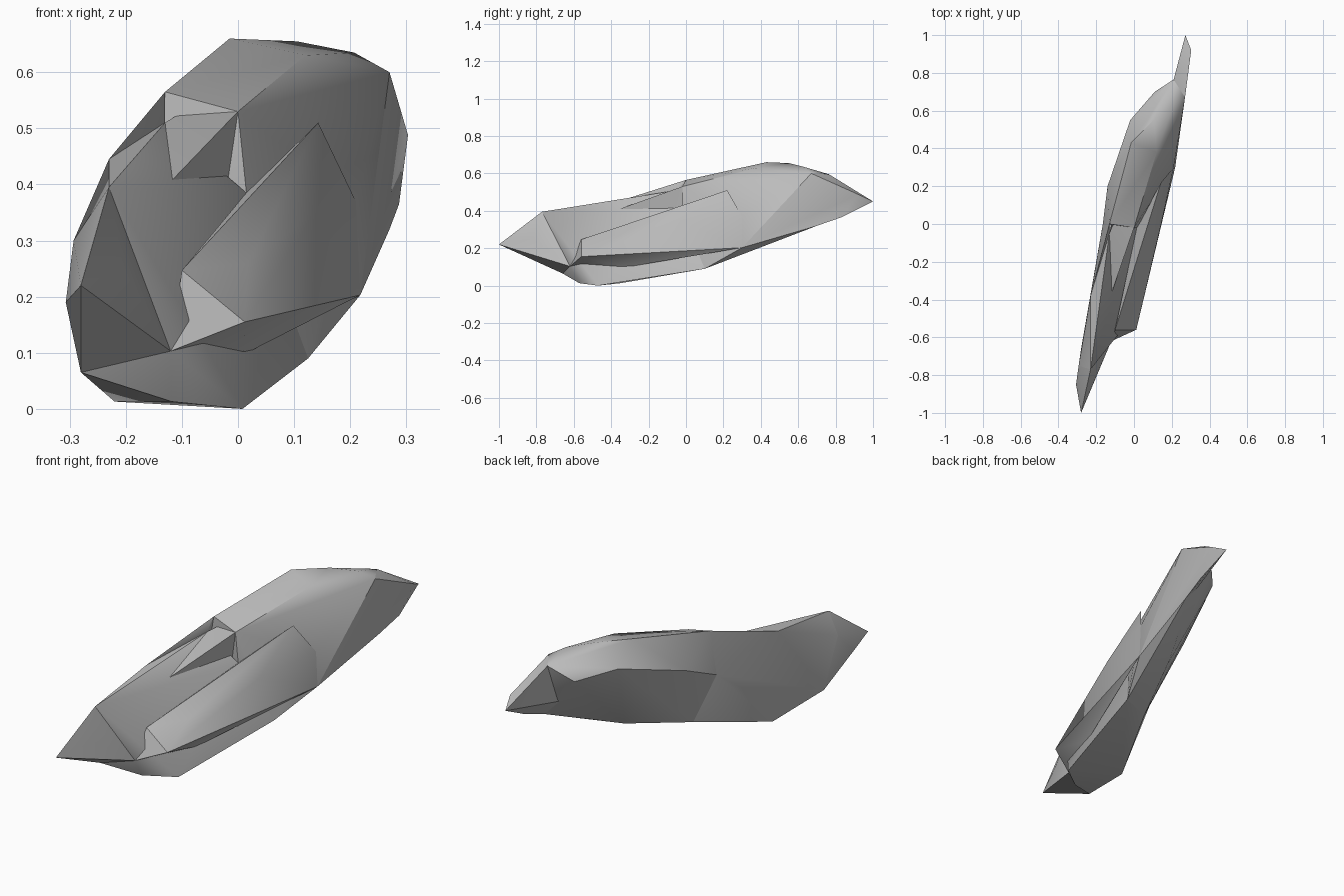
import bpy
import bmesh
import math
from mathutils import Vector

old = bpy.data.objects.get("Cube")
if old:
    bpy.data.objects.remove(old, do_unlink=True)

stone = bpy.data.materials.new("grey_stone")
stone.use_nodes = True
grey = (0.5, 0.5, 0.5, 1)
stone.diffuse_color = grey
stone.node_tree.nodes["Principled BSDF"].inputs["Base Color"].default_value = grey


def chiselled_stone(name, *rings):
    """Wrap a faceted shell around outline rings of stone."""
    bm = bmesh.new()
    for ring in rings:
        for corner in ring:
            bm.verts.new(Vector(corner))
    bmesh.ops.convex_hull(bm, input=bm.verts[:])
    loose = [v for v in bm.verts if not v.link_faces]
    bmesh.ops.delete(bm, geom=loose, context='VERTS')
    bmesh.ops.recalc_face_normals(bm, faces=bm.faces[:])
    mesh = bpy.data.meshes.new(name)
    bm.to_mesh(mesh)
    bm.free()
    mesh.materials.append(stone)
    part = bpy.data.objects.new(name, mesh)
    bpy.context.collection.objects.link(part)
    bpy.ops.object.select_all(action='DESELECT')
    part.select_set(True)
    bpy.context.view_layer.objects.active = part
    bpy.ops.object.shade_smooth_by_angle(angle=math.radians(35))


# Corners shared by neighbouring parts
front_crest = (-.23, -.77, .395)
crest_bend = (-.23, -.38, .445)
pit_floor = (-.12, -.62, .103)
left_corner = (-.28, -.66, .065)
side_foot = (-.22, -.35, .013)
notch = (-.12, -.37, .405)
notch_corner = (-.13, -.05, .51)
ledge_start = (0, -.02, .53)
ledge_end = (.12, .38, .63)
top_peak = (.105, .55, .655)
back_brow = (.21, .765, .595)
right_brow = (.27, .67, .6)
right_keel = (.218, .3, .203)
back_keel = (.27, .7, .32)
flank = (.21, .3, .37)

# Where the front and rear slabs meet
waist = [(-.165, 0, .36), (.015, -.02, .385), (.125, .1, .09), (-.05, .015, .105)]

# Rear slab: top, left shoulder, right flank and belly
chiselled_stone("rear_slab", waist,
                [(-.13, 0, .565), ledge_start, ledge_end, (-.015, .43, .66), top_peak,
                 (.207, .63, .635), right_brow, back_brow],
                [(-.14, .2, .45), (-.02, .55, .56), (.11, .7, .52)],
                [flank, right_keel, back_keel, (.085, .35, .19), (.15, .5, .25)])

# Front slab, lower on its right side
chiselled_stone("front_slab", waist,
                [front_crest, crest_bend, notch_corner, notch],
                [(-.293, -.75, .3), left_corner, side_foot, (-.2, -.2, .21)],
                [(-.118, -.57, .013), (.008, -.47, 0), pit_floor])

# Crest wedge joining the slabs on the left
chiselled_stone("crest_wedge",
                [crest_bend, notch_corner, (-.13, 0, .565), (-.165, 0, .36), (-.2, -.2, .21)])

# Pointed leaf at the front
chiselled_stone("front_point",
                [(-.28, -1, .22), (-.307, -.85, .19), (-.293, -.75, .3), front_crest],
                [(-.205, -.82, .25), left_corner, pit_floor, crest_bend])

# Pointed blade at the back
chiselled_stone("back_point",
                [(.272, 1, .45), (.303, .92, .488), (.287, .83, .365)],
                [right_brow, back_brow, right_keel, back_keel, (.2, .7, .4)])

# Raised ridge on the right flank
chiselled_stone("flank_ridge",
                [(.143, .22, .51), (.015, -.02, .385), (-.1, -.56, .247)],
                [(.012, -.56, .155), (.018, -.4, .26), (.137, -.03, .35)],
                [pit_floor, (.01, -.33, .097), (.13, .03, .21), right_keel, flank])

# Ledge broken along the top
chiselled_stone("top_ledge",
                [notch_corner, notch, ledge_start, ledge_end],
                [(-.1, .1, .4), (0, .05, .4), top_peak])
